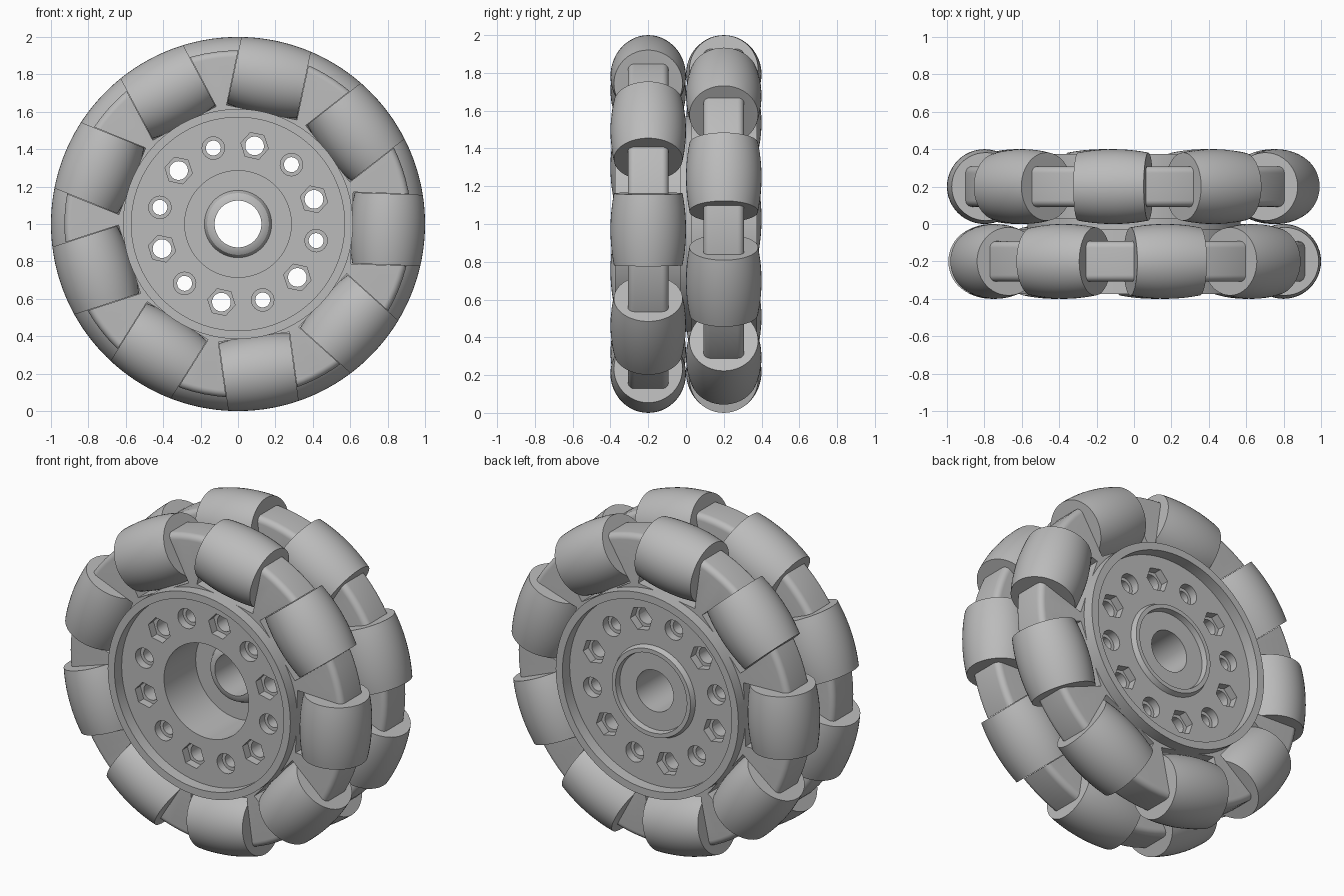
import bpy, bmesh, math
from mathutils import Matrix

if "Cube" in bpy.data.objects:
    bpy.data.objects.remove(bpy.data.objects["Cube"])

GREY = (0.5, 0.5, 0.5)
mat = bpy.data.materials.new("plain grey")
mat.use_nodes = True
mat.diffuse_color = (*GREY, 1)
mat.node_tree.nodes["Principled BSDF"].inputs["Base Color"].default_value = (*GREY, 1)

CENTRE = Matrix.Translation((0, 0, 1))
LAYERS = (("front", -0.2, -2), ("back", 0.2, 18))   # name, y, first roller angle


def turn(degrees):
    """Rotation in the wheel plane, from +x towards +z."""
    return Matrix.Rotation(math.radians(-degrees), 4, "Y")


def lathe(bm, profile, matrix, sides=96):
    """Revolve a closed (radius, y) profile about the y axis."""
    made = []
    for r, y in profile:
        if r == 0:
            made.append([bm.verts.new(matrix @ Matrix.Translation((0, y, 0)).translation)] * sides)
            continue
        made.append([bm.verts.new((matrix @ turn(360 * i / sides) @ Matrix.Translation((r, y, 0))).translation)
                     for i in range(sides)])
    for a, b in zip(made, made[1:] + made[:1]):
        if a[0] is a[1] and b[0] is b[1]:
            continue
        for i in range(sides):
            j = (i + 1) % sides
            corners = list(dict.fromkeys((a[i], a[j], b[j], b[i])))
            bm.faces.new(corners)


def finish(name, bm, smooth=True):
    bmesh.ops.recalc_face_normals(bm, faces=bm.faces)
    mesh = bpy.data.meshes.new(name)
    bm.to_mesh(mesh)
    bm.free()
    mesh.materials.append(mat)
    ob = bpy.data.objects.new(name, mesh)
    bpy.context.collection.objects.link(ob)
    if smooth:
        smooth_shade(ob)
    return ob


def smooth_shade(ob):
    bpy.ops.object.select_all(action="DESELECT")
    ob.select_set(True)
    bpy.context.view_layer.objects.active = ob
    bpy.ops.object.shade_smooth_by_angle(angle=math.radians(30))


def cut(ob, cutters):
    """Subtract the cutters, bake the result and remove them."""
    for cutter in cutters:
        cutter.hide_render = True
        mod = ob.modifiers.new("cut", "BOOLEAN")
        mod.operation, mod.solver, mod.object = "DIFFERENCE", "EXACT", cutter
    mesh = bpy.data.meshes.new_from_object(ob.evaluated_get(bpy.context.evaluated_depsgraph_get()))
    ob.modifiers.clear()
    ob.data = mesh
    for cutter in cutters:
        bpy.data.objects.remove(cutter)
    smooth_shade(ob)


def rod(bm, angle, radius, y0, y1, sides, twist=0):
    """Prism parallel to the axle on the bolt circle."""
    place = CENTRE @ turn(angle) @ Matrix.Translation((0.427, 0, 0)) @ turn(twist)
    lathe(bm, [(0, y0), (radius, y0), (radius, y1), (0, y1)], place, sides)


# Hub: deep front pocket with a rounded collar, shallow raised ring at the back
hub_profile = [
    (0.125, -0.045), (0.145, -0.042), (0.165, -0.03), (0.18, 0), (0.285, 0), (0.285, -0.305),
    (0.57, -0.305), (0.57, -0.375), (0.615, -0.375),
    (0.615, -0.03), (0.57, -0.03), (0.57, 0.03), (0.615, 0.03),
    (0.615, 0.375), (0.57, 0.375), (0.57, 0.305),
    (0.277, 0.305), (0.265, 0.335), (0.24, 0.335), (0.235, 0.3), (0.125, 0.3),
]
bm = bmesh.new()
lathe(bm, hub_profile, CENTRE)
hub = finish("hub", bm, smooth=False)

# Bolt holes: alternating hexagonal and round seats on both faces
bores, seats = bmesh.new(), bmesh.new()
for i in range(12):
    angle, hexagon = 18 + 30 * i, i % 2 == 0
    rod(bores, angle, 0.05 if hexagon else 0.04, -0.5, 0.5, 24)
    for side in (-1, 1):
        rod(seats, angle, 0.075 if hexagon else 0.06, side * 0.255, side * 0.5,
            6 if hexagon else 24, 30)
cut(hub, [finish("bore_cutter", bores, False), finish("seat_cutter", seats, False)])

# Rim cross-section with rounded outer corners
OUTER, HALF, ROUND = 0.928, 0.108, 0.035
arc = [math.radians(15 * k) for k in range(7)]
corner = [(OUTER - ROUND + ROUND * math.sin(a), HALF - ROUND + ROUND * math.cos(a)) for a in arc]
rim_profile = [(0.59, HALF)] + corner + [(r, -y) for r, y in reversed(corner)] + [(0.59, -HALF)]

# Barrel roller whose outline follows the wheel's outer circle
LENGTH, STEPS = 0.38, 12
ts = [LENGTH * (k / STEPS - 0.5) for k in range(STEPS + 1)]
roller_profile = [(0, ts[0])] + [(math.sqrt(1 - t * t) - 0.8, t) for t in ts] + [(0, ts[-1])]

for name, y, start in LAYERS:
    layer = CENTRE @ Matrix.Translation((0, y, 0))
    bm, slots = bmesh.new(), bmesh.new()
    lathe(bm, rim_profile, layer)
    for i in range(9):
        spoke = layer @ turn(start + 40 * i)
        # Flat-bottomed slot in the rim that holds the roller
        bmesh.ops.create_cube(slots, size=1, matrix=spoke @ Matrix.Translation((0.86, 0, 0))
                              @ Matrix.Diagonal((0.5, 0.5, LENGTH + 0.004, 1)))
        roller = bmesh.new()
        lathe(roller, roller_profile,
              spoke @ Matrix.Translation((0.8, 0, 0)) @ Matrix.Rotation(math.pi / 2, 4, "X"), 48)
        finish(f"{name}_roller_{i + 1}", roller)
    cut(finish(name + "_rim", bm, False), [finish("slot_cutter", slots, False)])
